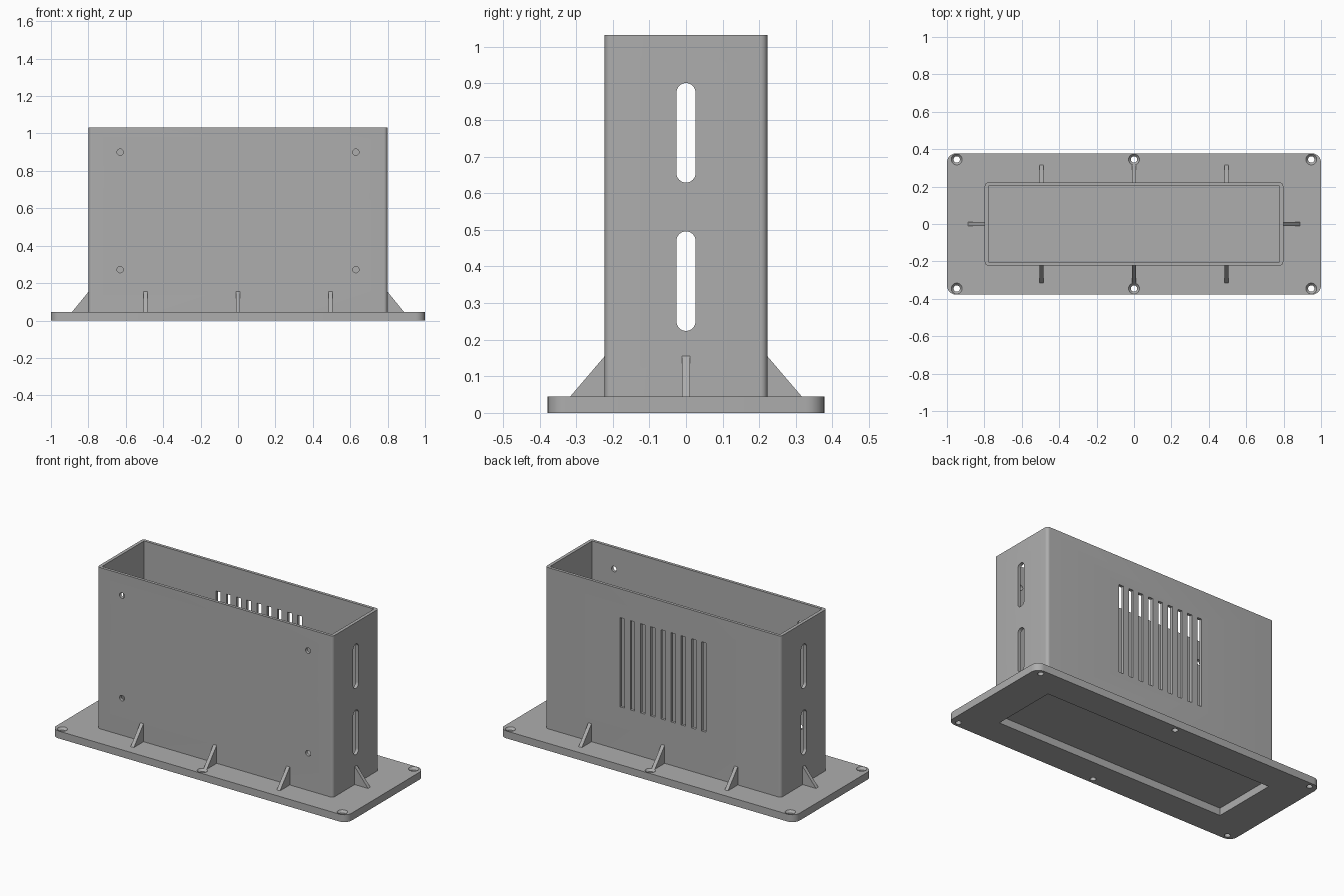
import bpy, bmesh
from math import cos, sin, pi

if "Cube" in bpy.data.objects:
    bpy.data.objects.remove(bpy.data.objects["Cube"], do_unlink=True)

grey = bpy.data.materials.new("plain grey")
grey.use_nodes = True
COLOUR = (0.42, 0.42, 0.42, 1)
grey.diffuse_color = COLOUR
grey.node_tree.nodes["Principled BSDF"].inputs["Base Color"].default_value = COLOUR

# How a profile (u, v) with depth w maps to space for each extrusion axis
AXES = {"x": lambda u, v, w: (w, u, v),
        "y": lambda u, v, w: (u, w, v),
        "z": lambda u, v, w: (u, v, w)}


def rounded(hu, hv, r, cu=0, cv=0, steps=8):
    """Rounded rectangle outline from half sizes, radius and centre."""
    pts = []
    for k, (su, sv) in enumerate([(1, 1), (-1, 1), (-1, -1), (1, -1)]):
        for i in range(steps + 1):
            a = (k + i / steps) * pi / 2
            pts.append((cu + su * (hu - r) + r * cos(a), cv + sv * (hv - r) + r * sin(a)))
    return pts


def rect(hu, hv, cu=0, cv=0):
    return [(cu + hu, cv + hv), (cu - hu, cv + hv), (cu - hu, cv - hv), (cu + hu, cv - hv)]


def circle(r, cu, cv, n=24):
    return [(cu + r * cos(2 * pi * i / n), cv + r * sin(2 * pi * i / n)) for i in range(n)]


def loft(name, axis, start, w0, w1, end=None):
    """Solid between an outline at depth w0 and one at depth w1."""
    bm = bmesh.new()
    place = AXES[axis]
    a = [bm.verts.new(place(u, v, w0)) for u, v in start]
    b = [bm.verts.new(place(u, v, w1)) for u, v in (end or start)]
    bm.faces.new(a)
    bm.faces.new(b)
    for i in range(len(a)):
        j = (i + 1) % len(a)
        bm.faces.new((a[i], a[j], b[j], b[i]))
    bmesh.ops.remove_doubles(bm, verts=bm.verts, dist=1e-5)
    bmesh.ops.recalc_face_normals(bm, faces=bm.faces)
    mesh = bpy.data.meshes.new(name)
    bm.to_mesh(mesh)
    bm.free()
    mesh.materials.append(grey)
    obj = bpy.data.objects.new(name, mesh)
    bpy.context.collection.objects.link(obj)
    return obj


def activate(obj):
    bpy.ops.object.select_all(action="DESELECT")
    obj.select_set(True)
    bpy.context.view_layer.objects.active = obj


def cut(target, cutter):
    cutter.hide_render = True
    mod = target.modifiers.new("cut", "BOOLEAN")
    mod.operation, mod.solver, mod.object = "DIFFERENCE", "EXACT", cutter
    activate(target)
    bpy.ops.object.modifier_apply(modifier=mod.name)
    bpy.data.objects.remove(cutter, do_unlink=True)


def smooth(obj):
    activate(obj)
    bpy.ops.object.shade_smooth_by_angle(angle=pi / 6)


PLATE, TOP, FLOOR = 0.045, 1.032, 0.065
HX, HY = 0.798, 0.222        # housing half size
IX, IY = 0.778, 0.204        # inner half size

# Base plate with an opening and six countersunk screw holes
plate = loft("base_plate", "z", rounded(1, 0.378, 0.05), 0, PLATE)
cut(plate, loft("opening", "z", rect(IX, IY), -0.1, 0.1))
for x in (-0.948, 0, 0.948):
    for y in (-0.345, 0.345):
        cut(plate, loft("screw_hole", "z", circle(0.017, x, y), -0.1, 0.1))
        cut(plate, loft("countersink", "z", circle(0.015, x, y), 0.029, 0.047,
                        circle(0.031, x, y)))
smooth(plate)

# Open-topped housing with a thin floor
housing = loft("housing", "z", rounded(HX, HY, 0.018), PLATE, TOP)
cut(housing, loft("cavity", "z", rect(IX, IY), FLOOR, 1.2))

# Long rounded slots through both ends
for z in (0.36, 0.765):
    cut(housing, loft("end_slot", "x", rounded(0.026, 0.136, 0.026, 0, z), -1, 1))

# Four mounting holes in the front wall
for x in (-0.63, 0.63):
    for z in (0.272, 0.9):
        cut(housing, loft("mount_hole", "y", circle(0.017, x, z), -0.3, -0.1))

# Nine vent slots in the back wall
for i in range(-4, 5):
    cut(housing, loft("vent", "y", rect(0.015, 0.273, i * 0.069, 0.583), 0.1, 0.3))
smooth(housing)


# Triangular stiffening ribs round the foot of the housing
def rib_profile(side, wall, tip):
    return [(side * (wall - 0.01), PLATE), (side * tip, PLATE),
            (side * wall, 0.155), (side * (wall - 0.01), 0.155)]


for side, face, end in ((-1, "front", "right"), (1, "back", "left")):
    for i, x in enumerate((-0.495, 0, 0.495)):
        loft(f"{face}_rib_{i + 1}", "x", rib_profile(side, HY, 0.316), x - 0.011, x + 0.011)
    loft(f"{end}_rib", "y", rib_profile(side, HX, 0.888), -0.011, 0.011)
